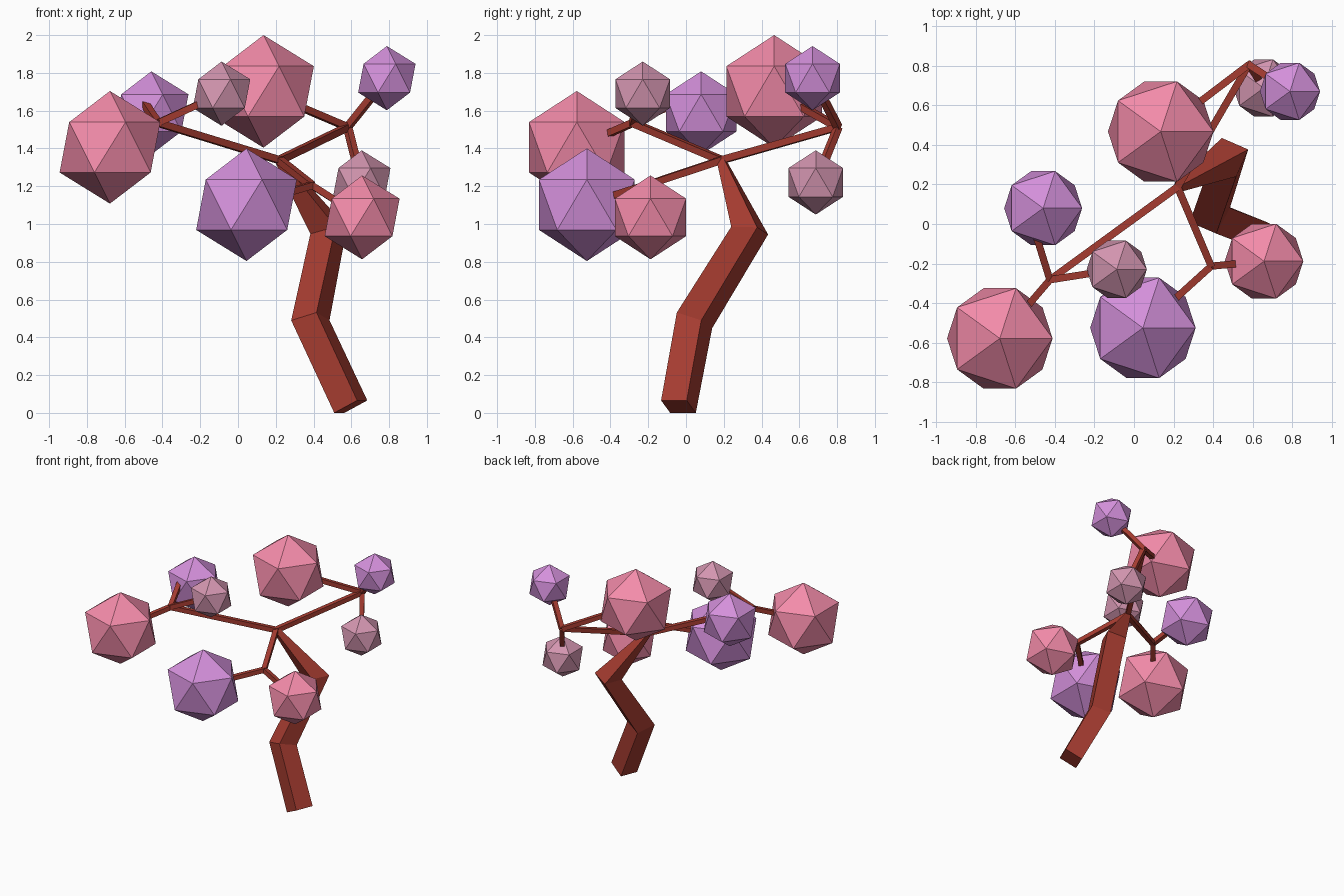
import bpy, bmesh
from mathutils import Vector

if "Cube" in bpy.data.objects:
    bpy.data.objects.remove(bpy.data.objects["Cube"])


def material(name, rgb):
    m = bpy.data.materials.new(name)
    m.diffuse_color = (*rgb, 1)
    m.use_nodes = True
    m.node_tree.nodes["Principled BSDF"].inputs["Base Color"].default_value = m.diffuse_color
    return m


bark = material("bark", (0.38, 0.045, 0.03))
pink = material("pink_leaf", (0.90, 0.26, 0.40))
purple = material("purple_leaf", (0.66, 0.28, 0.71))
pale = material("pale_leaf", (0.65, 0.30, 0.43))


def beam(name, points, halves):
    """Square section swept along points, with a half width at each."""
    pts = [Vector(p) for p in points]
    dirs = [(b - a).normalized() for a, b in zip(pts, pts[1:])]
    tangents = [dirs[0]] + [(a + b).normalized() for a, b in zip(dirs, dirs[1:])] + [dirs[-1]]
    u = Vector((0, 0, 1)).cross(tangents[0]).normalized()
    bm = bmesh.new()
    rings = []
    for i, (p, t, h) in enumerate(zip(pts, tangents, halves)):
        if i:
            u = tangents[i - 1].rotation_difference(t) @ u
        v = t.cross(u)
        rings.append([bm.verts.new(p + h * (a * u + b * v))
                      for a, b in ((-1, -1), (1, -1), (1, 1), (-1, 1))])
    for r, s in zip(rings, rings[1:]):
        for k in range(4):
            j = (k + 1) % 4
            bm.faces.new((r[k], r[j], s[j], s[k]))
    bm.faces.new(rings[0][::-1])
    bm.faces.new(rings[-1])
    bmesh.ops.recalc_face_normals(bm, faces=bm.faces)
    me = bpy.data.meshes.new(name)
    bm.to_mesh(me)
    bm.free()
    me.materials.append(bark)
    bpy.context.collection.objects.link(bpy.data.objects.new(name, me))


def foliage(name, centre, radius, mat):
    bpy.ops.mesh.primitive_ico_sphere_add(subdivisions=1, radius=radius, location=centre)
    ob = bpy.context.object
    ob.name = name
    ob.data.materials.append(mat)


# Bent trunk tapering up to the fork
fork = Vector((0.22, 0.187, 1.338))
beam("trunk",
     [(0.597, -0.04, 0.033), (0.383, 0.045, 0.49), (0.48, 0.337, 0.965), fork],
     [0.073, 0.076, 0.075, 0.02])

# Limbs: joint position, then leaf clumps (centre, radius, material, twig end)
limbs = {
    "left": ((-0.425, -0.282, 1.535), [
        ((-0.678, -0.578, 1.406), 0.298, pink, None),
        ((-0.459, 0.08, 1.588), 0.22, purple, (-0.50, -0.04, 1.645)),
        ((-0.087, -0.229, 1.69), 0.17, pale, None)]),
    "back": ((0.58, 0.805, 1.513), [
        ((0.135, 0.467, 1.702), 0.298, pink, None),
        ((0.788, 0.67, 1.772), 0.17, purple, None),
        ((0.655, 0.687, 1.22), 0.17, pale, None)]),
    "front": ((0.39, -0.213, 1.205), [
        ((0.045, -0.525, 1.102), 0.298, purple, None),
        ((0.657, -0.188, 1.035), 0.222, pink, None)]),
}
for side, (joint, clumps) in limbs.items():
    beam(f"{side}_limb", [fork, joint], [0.019, 0.018])
    for i, (centre, radius, mat, end) in enumerate(clumps, 1):
        foliage(f"{side}_foliage_{i}", centre, radius, mat)
        beam(f"{side}_twig_{i}", [joint, end or centre], [0.018, 0.018])
